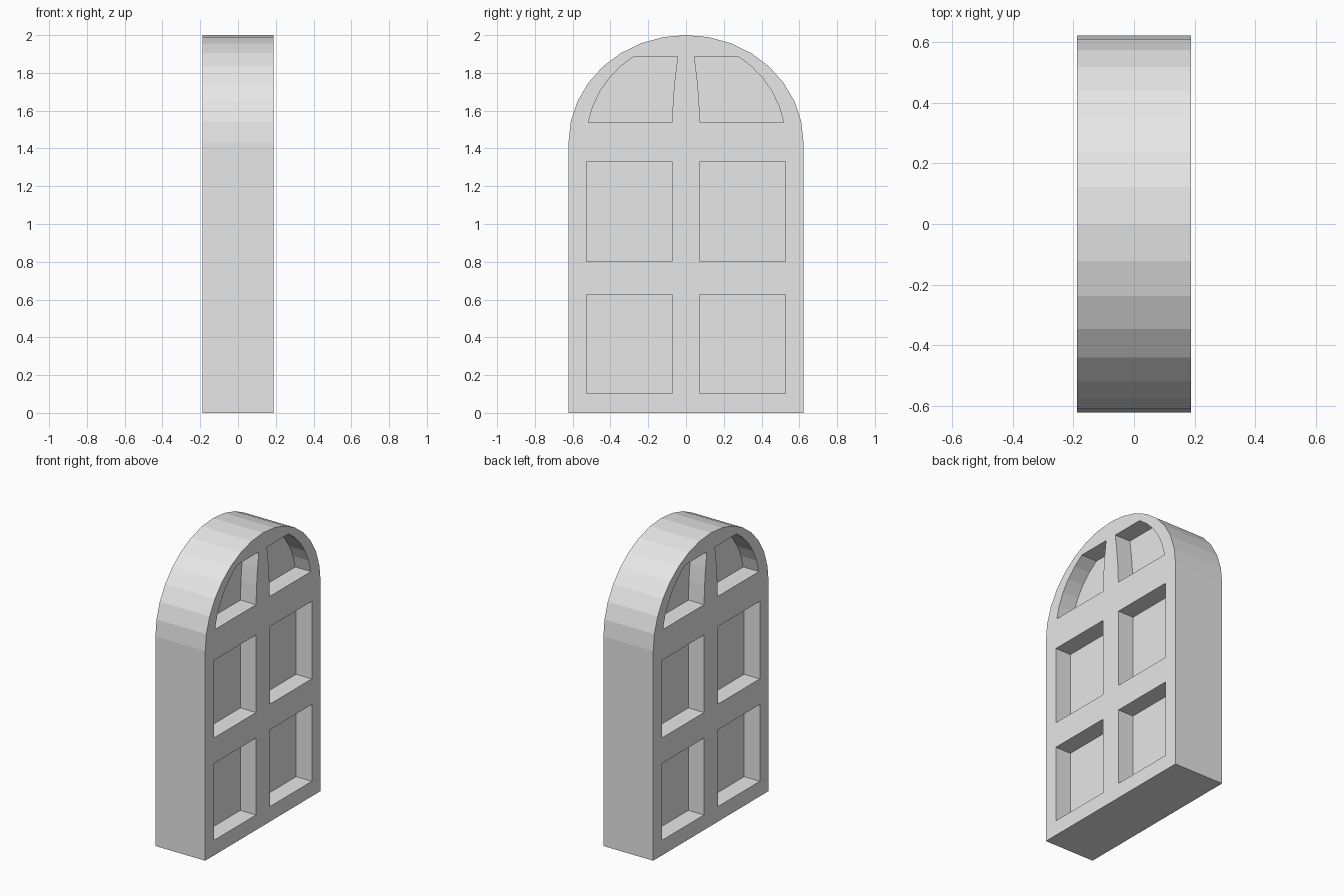
import bpy, bmesh
from math import cos, sin, asin, acos, pi

default = bpy.data.objects.get("Cube")
if default:
    bpy.data.objects.remove(default, do_unlink=True)

HALF_DEPTH = 0.188      # half thickness of the frame
PANE_HALF = 0.07        # half thickness left at each pane
HALF_WIDTH = 0.622
SPRING = 1.431          # height where the arch begins
BAR = 0.074             # half width of the middle bar

grey = bpy.data.materials.new("light grey")
grey.use_nodes = True
grey.diffuse_color = (0.8, 0.8, 0.8, 1)
grey.node_tree.nodes["Principled BSDF"].inputs["Base Color"].default_value = (0.8, 0.8, 0.8, 1)


def arc(width, height, start, end, steps):
    """Points (y, z) on the arch ellipse between two angles."""
    angles = [start + (end - start) * i / steps for i in range(steps + 1)]
    return [(width * cos(a), SPRING + height * sin(a)) for a in angles]


def add_prism(bm, outline, x0, x1):
    """Extrude a (y, z) outline along x."""
    face = bm.faces.new([bm.verts.new((x0, y, z)) for y, z in outline])
    out = bmesh.ops.extrude_face_region(bm, geom=[face])["geom"]
    moved = [v for v in out if isinstance(v, bmesh.types.BMVert)]
    bmesh.ops.translate(bm, verts=moved, vec=(x1 - x0, 0, 0))


def make_object(name, bm):
    bmesh.ops.recalc_face_normals(bm, faces=bm.faces[:])
    mesh = bpy.data.meshes.new(name)
    bm.to_mesh(mesh)
    bm.free()
    mesh.materials.append(grey)
    obj = bpy.data.objects.new(name, mesh)
    bpy.context.collection.objects.link(obj)
    return obj


# Arched window body
bm = bmesh.new()
body = [(-HALF_WIDTH, 0), (HALF_WIDTH, 0)] + arc(HALF_WIDTH, 2 - SPRING, 0, pi, 16)
add_prism(bm, body, -HALF_DEPTH, HALF_DEPTH)
window = make_object("arched_window", bm)

# Pane outlines for one half: two square panes and one curved top pane
panes = [[(BAR, low), (0.527, low), (0.527, high), (BAR, high)]
         for low, high in ((0.103, 0.627), (0.802, 1.331))]
sill, head, rise = 1.538, 1.887, 0.535
top_pane = arc(0.528, rise, asin((sill - SPRING) / rise), asin((head - SPRING) / rise), 5)
top_pane += [(0.044, head), (0.058, 1.78), (0.068, 1.67), (BAR, sill)]
panes.append(top_pane)

# Recess cutter, repeated left and right on both faces
bm = bmesh.new()
for outline in panes:
    for side in (-1, 1):
        for face in (-1, 1):
            add_prism(bm, [(side * y, z) for y, z in outline],
                      face * PANE_HALF, face * (HALF_DEPTH + 0.1))
cutter = make_object("pane_cutter", bm)
cutter.hide_render = True

cut = window.modifiers.new("pane recesses", 'BOOLEAN')
cut.operation = 'DIFFERENCE'
cut.solver = 'EXACT'
cut.object = cutter
bpy.context.view_layer.objects.active = window
window.select_set(True)
bpy.ops.object.modifier_apply(modifier=cut.name)
bpy.data.objects.remove(cutter, do_unlink=True)
